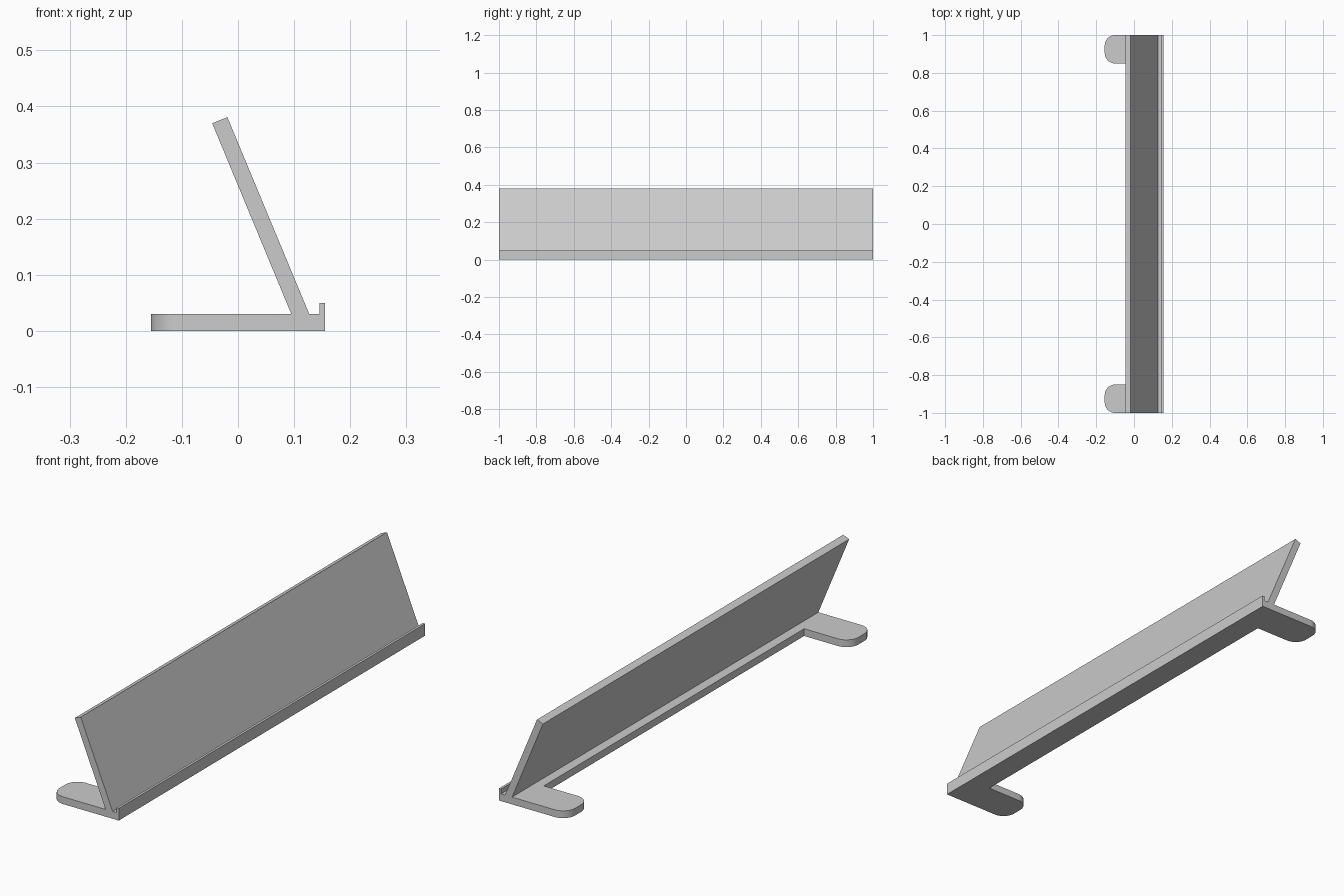
import bpy, bmesh
from math import radians
from mathutils import Vector

if "Cube" in bpy.data.objects:
    bpy.data.objects.remove(bpy.data.objects["Cube"])

FOOT_Y, BACK_X, TIP_X = 0.85, 0.055, -0.155

# Side profile (x, z): base bar, front lip and leaning panel
profile = [(BACK_X, 0), (0.155, 0), (0.155, 0.05), (0.145, 0.05), (0.145, 0.03),
           (0.127, 0.03), (-0.019, 0.381), (-0.046, 0.37), (0.095, 0.03), (BACK_X, 0.03)]

bm = bmesh.new()
face = bm.faces.new([bm.verts.new((x, -1, z)) for x, z in profile])
ext = bmesh.ops.extrude_face_region(bm, geom=[face], use_keep_orig=True)
bmesh.ops.translate(bm, vec=(0, 2, 0),
                    verts=[g for g in ext["geom"] if isinstance(g, bmesh.types.BMVert)])
bmesh.ops.recalc_face_normals(bm, faces=bm.faces[:])

# Cut the bar where each foot begins
for y in (-FOOT_Y, FOOT_Y):
    bmesh.ops.bisect_plane(bm, geom=bm.verts[:] + bm.edges[:] + bm.faces[:],
                           plane_co=(0, y, 0), plane_no=(0, 1, 0))

# Pull the feet out of the back of the bar
ends = [f for f in bm.faces
        if all(abs(v.co.x - BACK_X) < 1e-5 for v in f.verts)
        and abs(f.calc_center_median().y) > FOOT_Y]
for f in ends:
    new = bmesh.ops.extrude_discrete_faces(bm, faces=[f])["faces"][0]
    bmesh.ops.translate(bm, vec=Vector((TIP_X - BACK_X, 0, 0)), verts=new.verts[:])

# Round the foot tips
tips = [e for e in bm.edges
        if all(abs(v.co.x - TIP_X) < 1e-5 for v in e.verts)
        and abs(e.verts[0].co.z - e.verts[1].co.z) > 0.01]
bmesh.ops.bevel(bm, geom=tips, offset=0.055, segments=12, profile=0.5, affect='EDGES')

# Merge coplanar faces into one clean body
bmesh.ops.remove_doubles(bm, verts=bm.verts[:], dist=1e-5)
bmesh.ops.dissolve_limit(bm, angle_limit=radians(1), verts=bm.verts[:], edges=bm.edges[:])
bmesh.ops.recalc_face_normals(bm, faces=bm.faces[:])

mesh = bpy.data.meshes.new("display_stand")
bm.to_mesh(mesh)
bm.free()
stand = bpy.data.objects.new("display_stand", mesh)
bpy.context.collection.objects.link(stand)
bpy.context.view_layer.objects.active = stand
stand.select_set(True)
bpy.ops.object.shade_smooth_by_angle(angle=radians(30))
